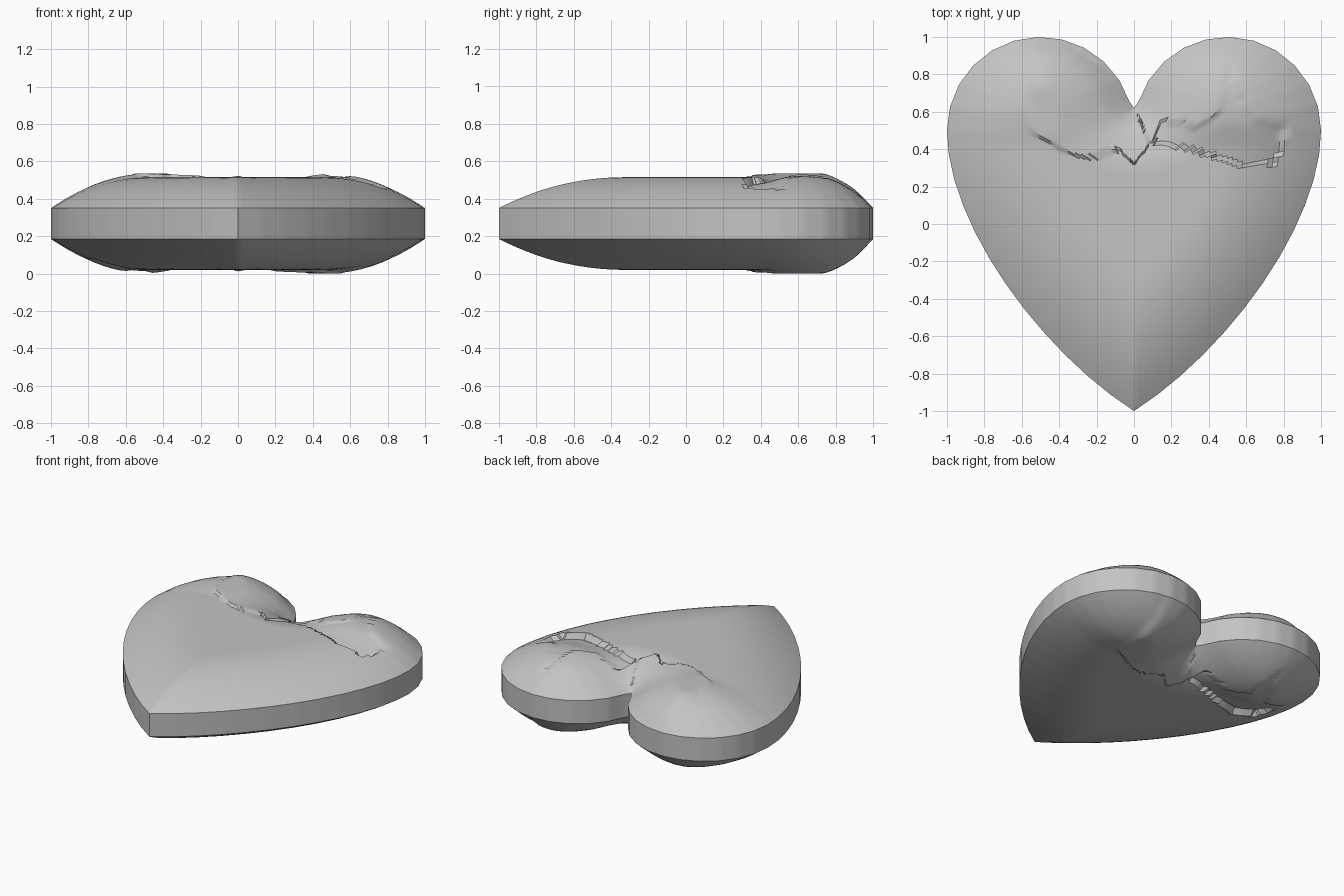
import bpy
import bmesh
from math import cos, sin, pi, sqrt
from mathutils import Vector
from mathutils.geometry import interpolate_bezier

cube = bpy.data.objects.get("Cube")
if cube:
    bpy.data.objects.remove(cube, do_unlink=True)

RINGS = 36
MID = 0.2675          # half of the total thickness
BAND = 0.0825         # half height of the upright rim
CENTRE = Vector((0, 0.2))

# Surface patches on the lobes: a raised plate and a sunken crack
PLATE = [(-.55, .99), (-.55, .5), (-.4, .4), (-.25, .35), (-.08, .4), (0, .32),
         (.08, .42), (.03, .56), (-.1, .78), (-.25, .87), (-.4, .97)]
CRACK = [(.1, .44), (.3, .4), (.6, .31), (.76, .33), (.81, .52), (.66, .55),
         (.56, .7), (.5, .88), (.46, .59), (.32, .51), (.28, .55), (.14, .55)]


def half_outline():
    """Half of the heart, from the notch round the lobe to the tip."""
    arc = [Vector((.5 + .5 * cos(a), .5 + .5 * sin(a)))
           for a in (pi * .9 * (1 - i / 11) for i in range(11))]
    side = interpolate_bezier(Vector((1, .5, 0)), Vector((1, 0, 0)),
                              Vector((.5, -.68, 0)), Vector((0, -1, 0)), 13)
    return [Vector((0, .62))] + arc + [p.xy for p in side]


def inside(p, poly):
    hit = False
    for a, b in zip(poly, poly[1:] + poly[:1]):
        if (a[1] > p.y) != (b[1] > p.y):
            if p.x < a[0] + (p.y - a[1]) * (b[0] - a[0]) / (b[1] - a[1]):
                hit = not hit
    return hit


half = half_outline()
outline = half + [Vector((-p.x, p.y)) for p in half[-2:0:-1]]
edges = list(zip(outline, outline[1:] + outline[:1]))


def rim_distance(p):
    """Distance to the rim, as a share of the rounding width there."""
    best = 1.0
    for a, b in edges:
        ry = .36 if a.y + b.y > 1 else .55
        ex, ey = (b.x - a.x) / .5, (b.y - a.y) / ry
        px, py = (p.x - a.x) / .5, (p.y - a.y) / ry
        k = max(0, min(1, (px * ex + py * ey) / (ex * ex + ey * ey)))
        best = min(best, sqrt((px - k * ex) ** 2 + (py - k * ey) ** 2))
    return best


def height(p):
    t = rim_distance(p)
    lobe = max(0, min(1, (p.y - .42) / .18))
    h = BAND + (.165 + .02 * lobe) * (1 - (1 - t) ** 2)
    fade = min(1, t * 4)
    if inside(p, PLATE):
        h = min(h + .014 * fade, MID)
    elif inside(p, CRACK):
        h -= fade * (.012 + .16 * max(0, .53 - p.y))
    return h


# Finer rim that keeps the facets of the outline
rim = [a.lerp(b, i / 4) for a, b in edges for i in range(4)]
count = len(rim)
bm = bmesh.new()


def shell(side):
    """Domed face; the underside is the top turned half round the y axis."""
    def vert(p):
        return bm.verts.new((p.x * side, p.y, MID + side * height(p)))
    middle = vert(CENTRE)
    rows = [[vert(CENTRE.lerp(p, r / RINGS)) for p in rim]
            for r in range(1, RINGS + 1)]
    for i in range(count):
        j = (i + 1) % count
        bm.faces.new((middle, rows[0][i], rows[0][j]))
        for low, high in zip(rows, rows[1:]):
            bm.faces.new((low[i], high[i], high[j], low[j]))
    return rows[-1]


top = shell(1)
bottom = shell(-1)
# Upright rim joining both shells
for i in range(count):
    j = (i + 1) % count
    bm.faces.new((top[i], top[j], bottom[-j % count], bottom[-i % count]))
bmesh.ops.recalc_face_normals(bm, faces=bm.faces)

mesh = bpy.data.meshes.new("heart")
bm.to_mesh(mesh)
bm.free()
heart = bpy.data.objects.new("heart", mesh)
bpy.context.collection.objects.link(heart)

grey = bpy.data.materials.new("plain grey")
grey.use_nodes = True
colour = (.55, .55, .55, 1)
grey.diffuse_color = colour
grey.node_tree.nodes["Principled BSDF"].inputs["Base Color"].default_value = colour
mesh.materials.append(grey)

bpy.ops.object.select_all(action='DESELECT')
heart.select_set(True)
bpy.context.view_layer.objects.active = heart
bpy.ops.object.shade_smooth_by_angle(angle=.6)
